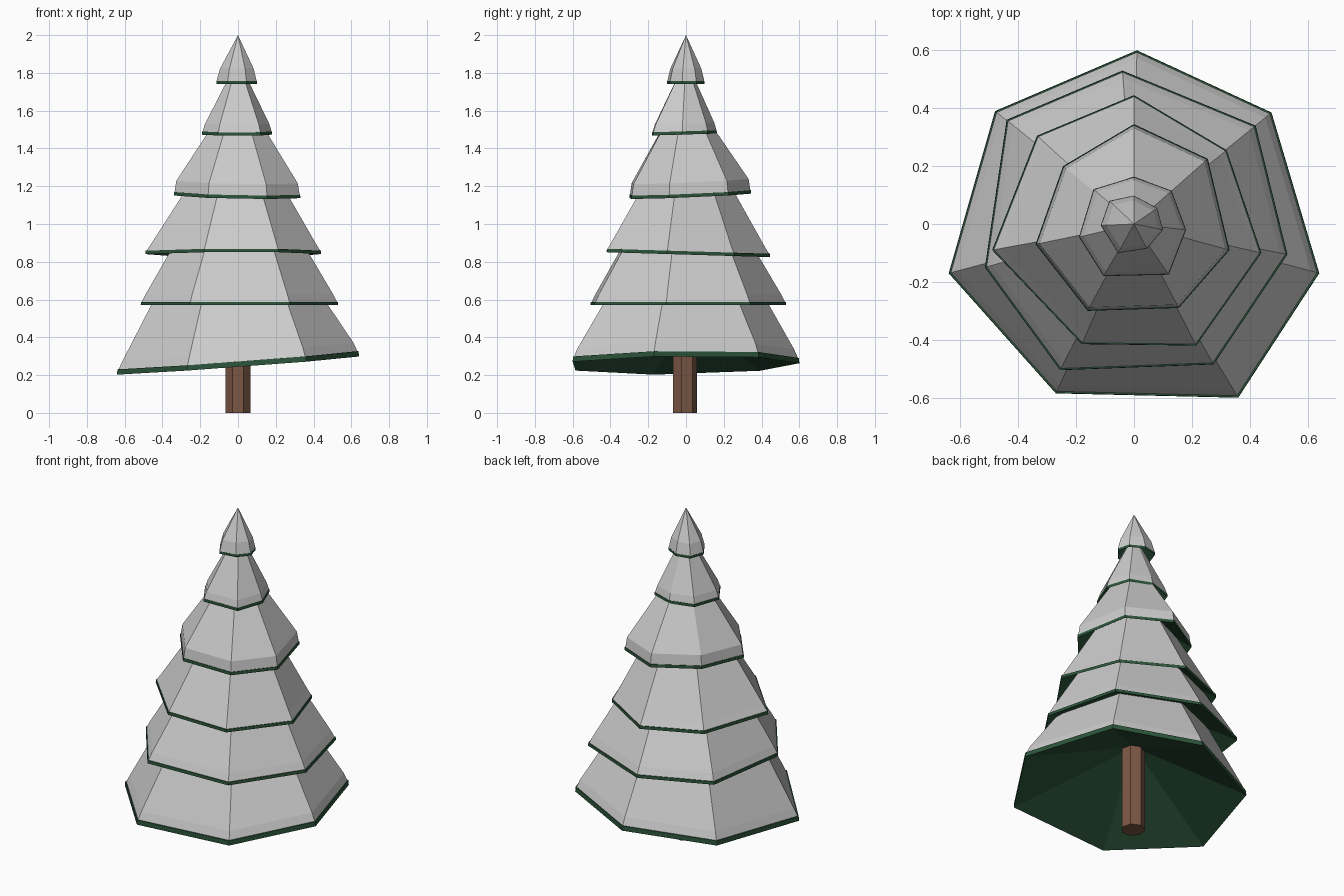
import bpy, math

if "Cube" in bpy.data.objects:
    bpy.data.objects.remove(bpy.data.objects["Cube"])


def material(name, rgb):
    m = bpy.data.materials.new(name)
    m.diffuse_color = (*rgb, 1)
    m.use_nodes = True
    m.node_tree.nodes["Principled BSDF"].inputs["Base Color"].default_value = m.diffuse_color
    return m


GREEN = material("needles", (0.025, 0.09, 0.043))
BROWN = material("bark", (0.2, 0.095, 0.06))


def loft(name, rings, start=None, end=None, mat=None):
    """Skin counter-clockwise rings from bottom to top, with optional fan tips."""
    n = len(rings[0])
    verts = [p for r in rings for p in r]
    faces = []
    for k in range(len(rings) - 1):
        for i in range(n):
            j = (i + 1) % n
            faces.append((k * n + i, k * n + j, (k + 1) * n + j, (k + 1) * n + i))
    if start:
        verts.append(start)
        faces += [(len(verts) - 1, (i + 1) % n, i) for i in range(n)]
    if end:
        verts.append(end)
        b = (len(rings) - 1) * n
        faces += [(len(verts) - 1, b + i, b + (i + 1) % n) for i in range(n)]
    me = bpy.data.meshes.new(name)
    me.from_pydata(verts, [], faces)
    ob = bpy.data.objects.new(name, me)
    bpy.context.collection.objects.link(ob)
    if mat:
        me.materials.append(mat)
    return ob


def tier(name, outline, z, tilt, rim, lip, lip_scale, top_scale, top_z, hollow, tip=None):
    """Green hollow skirt with a snow cap; the rim plane tilts slightly."""
    def ring(s, dz):
        return [(x * s, y * s, z + tilt[0] * x + tilt[1] * y + dz) for x, y in outline]

    # Branch skirt: hollow underside, thin rim, narrow ledge under the snow
    loft(name + "_branches", [ring(1, 0), ring(0.998, rim), ring(0.985, rim)],
         start=(0, 0, z + hollow), mat=GREEN)
    # Snow cap: steep lip, then the long slope
    rings = [ring(0.988, rim), ring(lip_scale, rim + lip)]
    if tip is None:
        rings.append([(x * top_scale, y * top_scale, top_z) for x, y in outline])
        tip = top_z
    loft(name + "_snow", rings, end=(0, 0, tip))


# Trunk
loft("trunk", [[(0.067 * math.cos(math.pi / 2 + i * math.tau / 7),
                 -0.008 + 0.067 * math.sin(math.pi / 2 + i * math.tau / 7), h)
                for i in range(7)] for h in (0, 0.56)],
     start=(0, -0.008, 0), end=(0, -0.008, 0.56), mat=BROWN)

# Tiers from bottom to top
tier("tier_1", [(0.01, 0.60), (-0.48, 0.39), (-0.64, -0.17), (-0.27, -0.585),
                (0.36, -0.60), (0.64, -0.17), (0.475, 0.385)],
     0.253, (0.075, 0.015), 0.028, 0.045, 0.955, 0.63, 0.68, 0.27)
tier("tier_2", [(-0.04, 0.53), (-0.44, 0.36), (-0.515, -0.15), (-0.255, -0.505),
                (0.275, -0.485), (0.53, -0.105), (0.42, 0.34)],
     0.570, (0, 0), 0.018, 0.04, 0.95, 0.58, 0.96, 0.25)
tier("tier_3", [(0, 0.445), (-0.335, 0.305), (-0.49, -0.09), (-0.18, -0.415),
                (0.215, -0.42), (0.44, -0.10), (0.32, 0.255)],
     0.838, (0, -0.03), 0.018, 0.035, 0.94, 0.46, 1.26, 0.25)
tier("tier_4", [(0, 0.345), (-0.245, 0.20), (-0.34, -0.07), (-0.16, -0.30),
                (0.155, -0.29), (0.33, -0.09), (0.255, 0.225)],
     1.147, (-0.02, 0.04), 0.018, 0.06, 0.96, 0.36, 1.54, 0.22)
tier("tier_5", [(0, 0.163), (-0.14, 0.12), (-0.19, -0.045), (-0.105, -0.18),
                (0.12, -0.175), (0.18, -0.02), (0.13, 0.115)],
     1.474, (0, 0.03), 0.017, 0.04, 0.92, 0.22, 1.79, 0.2)
tier("tier_6", [(0, 0.098), (-0.085, 0.08), (-0.115, -0.005), (-0.055, -0.10),
                (0.045, -0.085), (0.10, -0.02), (0.08, 0.055)],
     1.742, (0, 0), 0.015, 0.065, 0.83, 0, 2, 0.12, tip=2.0)
